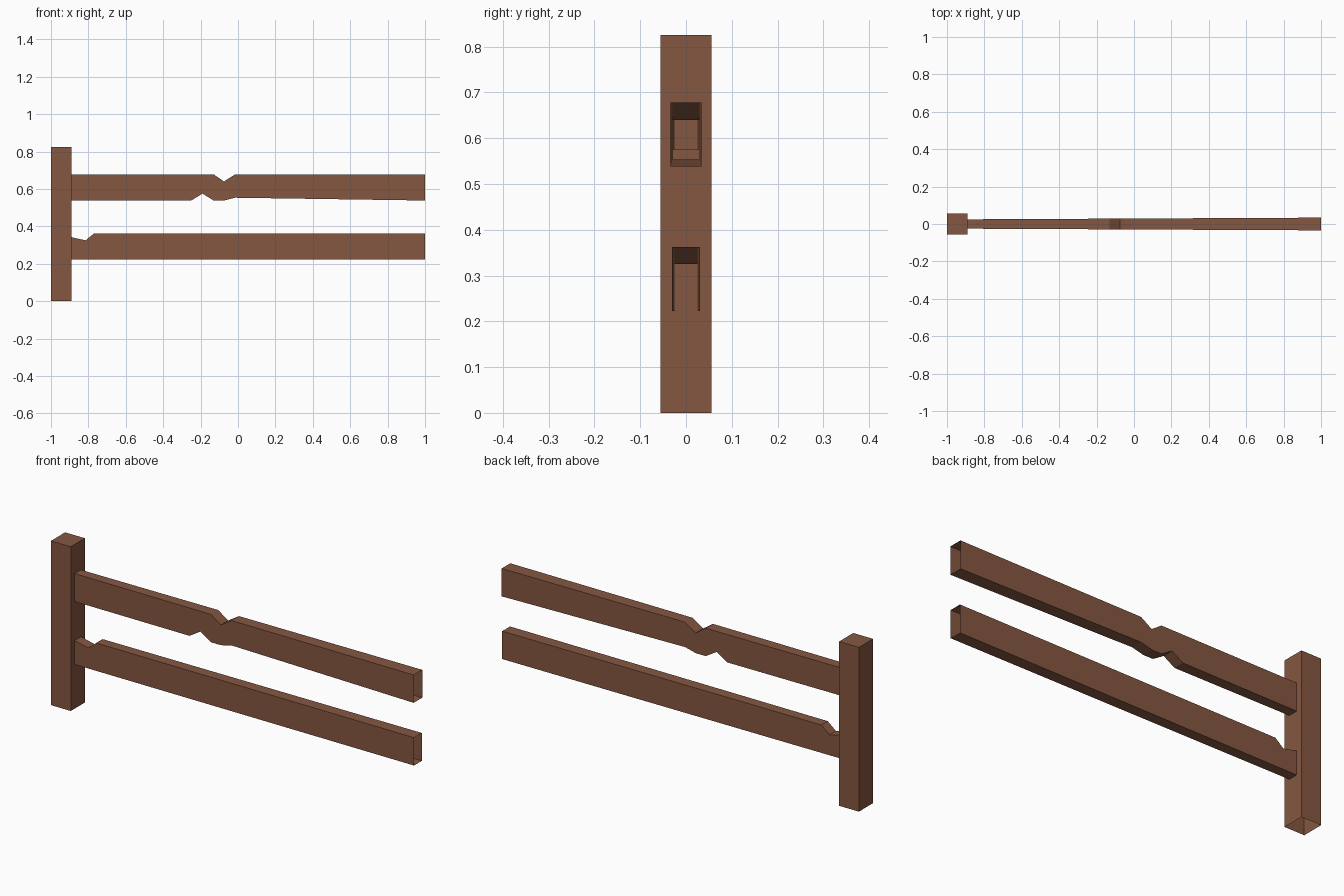
import bpy
import bmesh

cube = bpy.data.objects.get("Cube")
if cube:
    bpy.data.objects.remove(cube, do_unlink=True)

wood = bpy.data.materials.new("brown_wood")
wood.use_nodes = True
brown = (0.235, 0.095, 0.053, 1)
wood.diffuse_color = brown
wood.node_tree.nodes["Principled BSDF"].inputs["Base Color"].default_value = brown

POST_X = -0.89   # inner face of the post, where the rails start
END_X = 1.0      # free, open end of the rails


def finish(name, bm):
    mesh = bpy.data.meshes.new(name)
    bm.to_mesh(mesh)
    bm.free()
    mesh.materials.append(wood)
    obj = bpy.data.objects.new(name, mesh)
    bpy.context.collection.objects.link(obj)


def rail(name, top, bottom, near, far):
    """Hollow tapered board with open ends; top and bottom outlines run left to right."""
    bm = bmesh.new()

    def edge_row(points, side):
        row = []
        for x, z in points:
            t = (x - POST_X) / (END_X - POST_X)
            row.append(bm.verts.new((x, side * (near + (far - near) * t), z)))
        return row

    front_top, back_top = edge_row(top, -1), edge_row(top, 1)
    front_low, back_low = edge_row(bottom, -1), edge_row(bottom, 1)
    # Notched sides
    bm.faces.new(front_low + front_top[::-1])
    bm.faces.new(back_top + back_low[::-1])
    # Top and bottom strips
    for a, b in ((front_top, back_top), (back_low, front_low)):
        for i in range(len(a) - 1):
            bm.faces.new((a[i], a[i + 1], b[i + 1], b[i]))
    finish(name, bm)


# Post, hollow and open underneath
bm = bmesh.new()
bmesh.ops.create_cube(bm, size=1)
for v in bm.verts:
    v.co = (-0.945 + v.co.x * 0.11, v.co.y * 0.112, (v.co.z + 0.5) * 0.825)
bm.normal_update()
bmesh.ops.delete(bm, geom=[f for f in bm.faces if f.normal.z < -0.5], context='FACES_ONLY')
finish("post", bm)

# Upper rail, cracked near the middle
rail("upper_rail",
     [(POST_X, 0.678), (-0.13, 0.678), (-0.075, 0.64), (-0.015, 0.678), (END_X, 0.678)],
     [(POST_X, 0.538), (-0.25, 0.538), (-0.19, 0.575), (-0.13, 0.538), (-0.075, 0.538),
      (-0.015, 0.553), (END_X, 0.538)],
     0.025, 0.034)

# Lower rail, notched beside the post
rail("lower_rail",
     [(POST_X, 0.342), (-0.815, 0.325), (-0.77, 0.362), (END_X, 0.362)],
     [(POST_X, 0.222), (END_X, 0.222)],
     0.025, 0.031)
